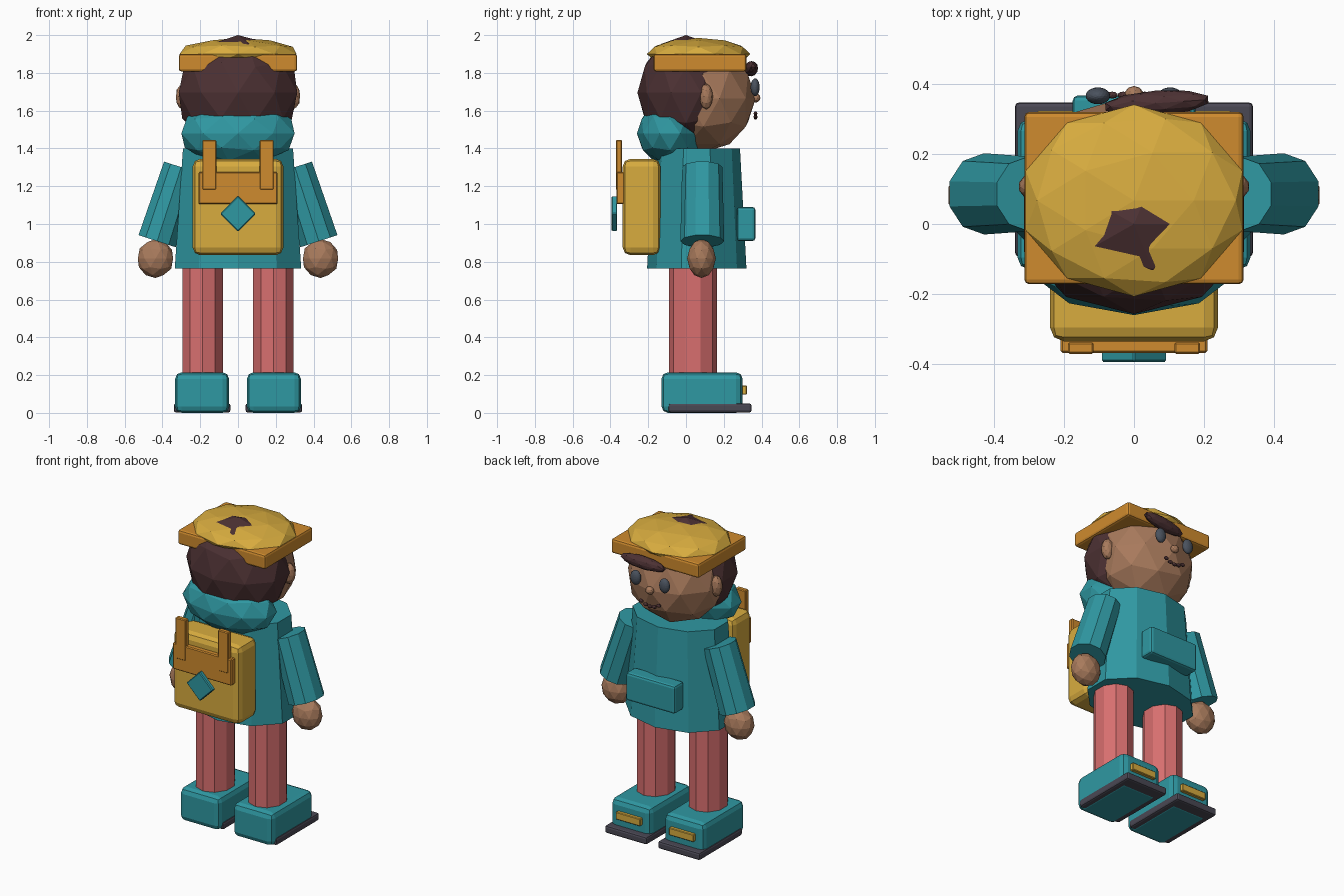
import bpy
import bmesh
from math import radians
from mathutils import Matrix, Vector, Euler

cube = bpy.data.objects.get("Cube")
if cube:
    bpy.data.objects.remove(cube, do_unlink=True)


def material(name, *rgb):
    """Flat material from 0-255 display colour, stored as linear values."""
    lin = [((c / 255 + 0.055) / 1.055) ** 2.4 for c in rgb] + [1]
    m = bpy.data.materials.new(name)
    m.use_nodes = True
    m.diffuse_color = lin
    bsdf = next(n for n in m.node_tree.nodes if n.type == "BSDF_PRINCIPLED")
    bsdf.inputs["Base Color"].default_value = lin
    return m


TEAL = material("teal cloth", 47, 152, 162)
PINK = material("pink trousers", 216, 111, 111)
YELLOW = material("yellow canvas", 216, 172, 63)
ORANGE = material("orange trim", 207, 139, 46)
SKIN = material("brown skin", 168, 122, 92)
HAIR = material("dark brown hair", 76, 49, 51)
SOLE = material("dark grey rubber", 74, 72, 84)
EYE = material("slate eyes", 74, 82, 94)


def finish(name, bm, mat, loc, rot=(0, 0, 0), bevel=0, segments=2):
    bmesh.ops.recalc_face_normals(bm, faces=bm.faces)
    mesh = bpy.data.meshes.new(name)
    bm.to_mesh(mesh)
    bm.free()
    mesh.materials.append(mat)
    ob = bpy.data.objects.new(name, mesh)
    ob.location = loc
    ob.rotation_euler = [radians(a) for a in rot]
    bpy.context.scene.collection.objects.link(ob)
    if bevel:
        mod = ob.modifiers.new("Rounded edges", "BEVEL")
        mod.width = bevel
        mod.segments = segments
    return ob


def ball(name, mat, loc, radii, rot=(0, 0, 0), detail=2):
    bm = bmesh.new()
    bmesh.ops.create_icosphere(bm, subdivisions=detail, radius=1,
                               matrix=Matrix.Diagonal((*radii, 1)))
    return finish(name, bm, mat, loc, rot)


def box(name, mat, low, high, bevel=0, segments=2, rot=(0, 0, 0)):
    low, high = Vector(low), Vector(high)
    bm = bmesh.new()
    bmesh.ops.create_cube(bm, size=1, matrix=Matrix.Diagonal((*(high - low), 1)))
    return finish(name, bm, mat, (low + high) / 2, rot, bevel, segments)


def tube(name, mat, bottom, length, rx, ry, top_scale=1, tilt=0):
    """Ten-sided oval tube standing on the point 'bottom'."""
    bm = bmesh.new()
    bmesh.ops.create_cone(bm, cap_ends=True, segments=10, radius1=1,
                          radius2=top_scale, depth=length,
                          matrix=Matrix.Diagonal((rx, ry, 1, 1)))
    up = Euler((0, radians(tilt), 0)).to_matrix() @ Vector((0, 0, length / 2))
    return finish(name, bm, mat, Vector(bottom) + up, (0, tilt, 0))


# Coat with hood and pocket
tube("coat", TEAL, (0, 0.057, 0.765), 0.635, 0.352, 0.263, 0.87)
ball("hood", TEAL, (0, -0.085, 1.48), (0.315, 0.175, 0.17))
box("coat_pocket", TEAL, (-0.175, 0.27, 0.91), (0.175, 0.367, 1.09), 0.015)

# Paired limbs and shoes
for side, s in (("left", 1), ("right", -1)):
    x = s * 0.19
    tube(side + "_leg", PINK, (s * 0.187, 0.037, 0.15), 0.65, 0.113, 0.127)
    tube(side + "_sleeve", TEAL, (s * 0.428, 0.086, 0.909), 0.412,
         0.109, 0.116, 0.92, tilt=-18 * s)
    ball(side + "_hand", SKIN, (s * 0.437, 0.082, 0.817), (0.098, 0.076, 0.103))
    box(side + "_shoe", TEAL, (x - 0.143, -0.13, 0), (x + 0.143, 0.3, 0.215), 0.035)
    box(side + "_sole", SOLE, (x - 0.15, -0.093, 0.002),
        (x + 0.15, 0.347, 0.05), 0.012)
    box(side + "_shoe_strip", YELLOW, (x - 0.088, 0.285, 0.097),
        (x + 0.088, 0.322, 0.145), 0.004, 1)

# Head, hair and ears
ball("head", SKIN, (0, 0.092, 1.665), (0.305, 0.277, 0.285))
ball("hair", HAIR, (0, 0, 1.695), (0.33, 0.257, 0.305))
ball("hair_lock", HAIR, (0.065, 0.345, 1.822), (0.155, 0.036, 0.04), (0, -4, 4))
for side, s in (("left", 1), ("right", -1)):
    ball(side + "_ear", SKIN, (s * 0.292, 0.107, 1.675), (0.038, 0.036, 0.068))
    ball(side + "_eye", EYE, (s * 0.103, 0.366, 1.724), (0.035, 0.024, 0.047), detail=3)

# Face details
ball("nose", SKIN, (0, 0.37, 1.668), (0.027, 0.024, 0.025))
for i in range(-2, 3):
    ball("mouth_dot", HAIR, (i * 0.031, 0.368, 1.565 + 0.005 * i * i),
         (0.016, 0.01, 0.012))

# Cap
box("cap_brim", ORANGE, (-0.313, -0.172, 1.807), (0.313, 0.32, 1.9), 0.014)
ball("cap_crown", YELLOW, (0, 0.067, 1.9), (0.325, 0.274, 0.085))

# Backpack
box("backpack", YELLOW, (-0.24, -0.335, 0.835), (0.24, -0.135, 1.345), 0.04)
box("backpack_flap", ORANGE, (-0.21, -0.368, 1.105), (0.21, -0.325, 1.275), 0.006, 1)
for side, s in (("left", 1), ("right", -1)):
    x = s * 0.152
    box(side + "_backpack_strap", ORANGE, (x - 0.037, -0.371, 1.18),
        (x + 0.037, -0.338, 1.445), 0.005, 1)
box("backpack_badge", TEAL, (-0.067, -0.394, 0.988), (0.067, -0.364, 1.122),
    0.005, 1, rot=(0, 45, 0))
